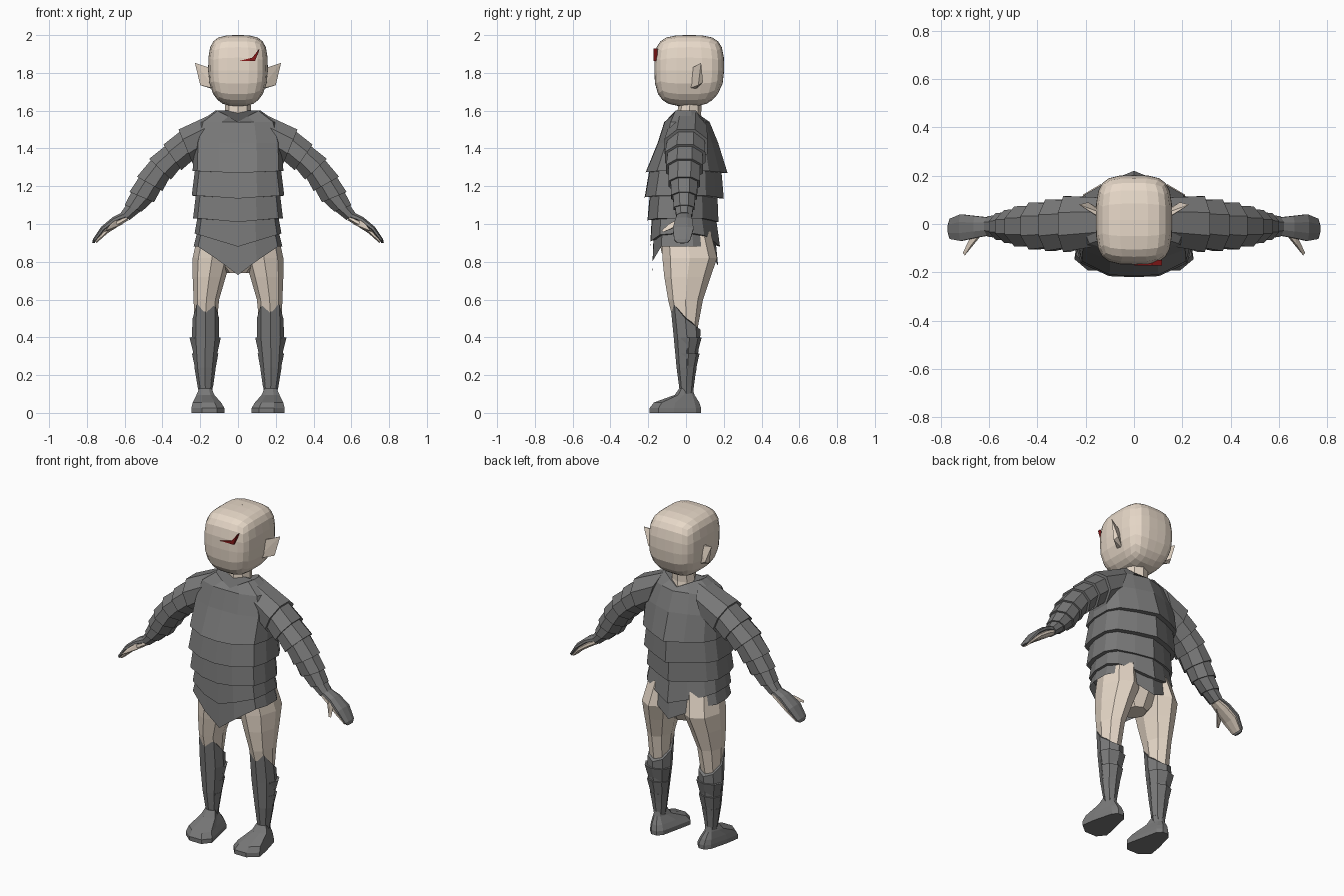
import bpy, bmesh, math
from mathutils import Vector

if "Cube" in bpy.data.objects:
    bpy.data.objects.remove(bpy.data.objects["Cube"])


def material(name, rgb):
    m = bpy.data.materials.new(name)
    m.diffuse_color = (*rgb, 1)
    m.use_nodes = True
    m.node_tree.nodes["Principled BSDF"].inputs["Base Color"].default_value = m.diffuse_color
    return m


SKIN = material("skin", (0.80, 0.69, 0.58))
CLOTH = material("dark_cloth", (0.19, 0.19, 0.19))
RED = material("red", (0.25, 0.01, 0.01))


def finish(name, bm, mat, mirror=False):
    bmesh.ops.recalc_face_normals(bm, faces=bm.faces)
    me = bpy.data.meshes.new(name)
    bm.to_mesh(me)
    bm.free()
    me.materials.append(mat)
    ob = bpy.data.objects.new(name, me)
    bpy.context.collection.objects.link(ob)
    if mirror:
        mod = ob.modifiers.new("Mirror", 'MIRROR')
        mod.use_mirror_merge = False
    return ob


def loft(name, rings, mat, mirror=False, caps=(True, True)):
    """Skin a list of equal-length point rings."""
    bm = bmesh.new()
    vs = [[bm.verts.new(p) for p in r] for r in rings]
    n = len(vs[0])
    for a, b in zip(vs, vs[1:]):
        for i in range(n):
            j = (i + 1) % n
            bm.faces.new((a[i], a[j], b[j], b[i]))
    if caps[0]:
        bm.faces.new(vs[0])
    if caps[1]:
        bm.faces.new(vs[-1])
    return finish(name, bm, mat, mirror)


def hull(name, pts, mat, mirror=False):
    bm = bmesh.new()
    for p in pts:
        bm.verts.new(p)
    bmesh.ops.convex_hull(bm, input=bm.verts)
    return finish(name, bm, mat, mirror)


def circle(n):
    return [(math.sin(2 * math.pi * i / n), -math.cos(2 * math.pi * i / n)) for i in range(n)]


def ring(profile, z, x0, x1, y0, y1, dz=lambda u, v: 0):
    """Horizontal section: unit profile fitted to the box x0..x1, y0..y1."""
    cx, cy, rx, ry = (x0 + x1) / 2, (y0 + y1) / 2, (x1 - x0) / 2, (y1 - y0) / 2
    return [(cx + u * rx, cy + v * ry, z + dz(u, v)) for u, v in profile]


# Torso: overlapping plates with a flat front and a ridged back
half = [(.42, -.98), (.9, -.72), (1, -.3), (1, .25), (.85, .55), (.45, .8)]
TORSO = [(0, -1)] + half + [(0, 1)] + [(-u, v) for u, v in reversed(half)]


def body(z, rx, y0, y1, dz=lambda u, v: 0):
    return ring(TORSO, z, -rx, rx, y0, y1, dz)


def vee(front, back, width=.85):
    return lambda u, v: -(front if v < 0 else back) * max(0, 1 - abs(u) / width)


loft("chest_plate", [
    body(1.60, .12, -.08, .09, vee(.06, .05)),
    body(1.54, .205, -.115, .125),
    body(1.43, .235, -.15, .17),
    body(1.28, .24, -.215, .22, vee(.01, .01))], CLOTH)
loft("waist_plate_upper", [
    body(1.31, .225, -.19, .185), body(1.15, .245, -.22, .20, vee(.015, .015))], CLOTH)
loft("waist_plate_lower", [
    body(1.18, .22, -.19, .165), body(1.03, .238, -.205, .172, vee(.02, .02))], CLOTH)
loft("hip_plate", [
    body(1.06, .21, -.18, .155), body(.95, .23, -.19, .18, vee(.07, .07, 1))], CLOTH)
loft("skirt", [
    body(.98, .21, -.17, .15), body(.88, .235, -.18, .17, vee(.15, .10))],
    CLOTH, caps=(True, False))

# Pelvis and neck
OCT = circle(8)
loft("pelvis", [ring(OCT, .97, -.2, .2, -.15, .14), ring(OCT, .85, -.17, .17, -.13, .14),
                ring(OCT, .74, -.06, .06, -.06, .08)], SKIN)
loft("neck", [ring(OCT, 1.52, -.10, .10, -.075, .09), ring(OCT, 1.58, -.07, .07, -.045, .08),
              ring(OCT, 1.68, -.065, .065, -.04, .085)], SKIN)

# Head: cube pushed toward a rounded box with a narrower jaw
bm = bmesh.new()
bmesh.ops.create_cube(bm, size=2)
bmesh.ops.subdivide_edges(bm, edges=bm.edges[:], cuts=5, use_grid_fill=True)
for v in bm.verts:
    p = Vector([math.sin(c * math.pi / 4) / math.sin(math.pi / 4) for c in v.co])
    p /= sum(abs(c) ** 3.6 for c in p) ** (1 / 3.6)
    low = max(0, -p.z)
    p.x *= 1 - .25 * low ** 2
    p.y *= 1 - (.28 if p.y > 0 else .1) * low ** 2
    v.co = (p.x * .158, .017 + p.y * .185, 1.812 + p.z * .188)
finish("head", bm, SKIN)

# Ears, eye slash and crown mark
hull("ear", [(.13, .02, 1.82), (.13, .045, 1.82), (.12, .01, 1.715), (.12, .05, 1.71),
             (.20, .065, 1.735), (.19, .09, 1.75), (.228, .08, 1.853)], SKIN, True)
loft("eye_slash", [[(x, y, z) for x, z in
                    ((0, 1.862), (.075, 1.88), (.115, 1.93), (.09, 1.862))]
                   for y in (-.15, -.172)], RED)
hull("crown_mark", [(0, -.01, 1.99), (.008, .04, 1.99), (-.008, .04, 1.99),
                    (0, .095, 1.99), (0, .04, 2.0)], SKIN)

# Legs
loft("leg", [
    ring(OCT, .96, .02, .21, -.13, .13),
    ring(OCT, .82, .035, .24, -.125, .165),
    ring(OCT, .72, .065, .24, -.115, .13),
    ring(OCT, .60, .10, .235, -.095, .09),
    ring(OCT, .44, .115, .23, -.055, .06)], SKIN, True)

# Boots: knee point at the front, flared cuffs below it
loft("boot_shaft", [
    ring(OCT, .50, .10, .24, -.085, .078, lambda u, v: -.10 * v if v < 0 else -.06 * v),
    ring(OCT, .40, .10, .245, -.065, .075),
    ring(OCT, .24, .12, .23, -.05, .055),
    ring(OCT, .09, .14, .205, -.03, .035)], CLOTH, True)
for i, (z, r, back) in enumerate([(.40, .083, .083), (.315, .07, .072), (.235, .056, .056)]):
    loft(f"boot_cuff_{i + 1}", [
        ring(OCT, z, .174 - r, .174 + r, -.045, back),
        ring(OCT, z - .10, .174 - r * .74, .174 + r * .70, -.035, back * .68)], CLOTH, True)

# Feet: wide toes, narrow heel
FOOT = [(-.55, -1), (.35, -1), (1, -.65), (.85, -.05), (.5, .8), (.2, 1), (-.2, 1),
        (-.5, .8), (-.8, -.05), (-1, -.65)]
loft("foot", [
    ring(FOOT, .13, .14, .205, -.035, .035),
    ring(FOOT, .095, .125, .22, -.06, .045),
    ring(FOOT, .055, .09, .24, -.17, .07),
    ring(FOOT, .025, .072, .247, -.193, .08),
    ring(FOOT, 0, .072, .247, -.193, .08)], CLOTH, True)


# Arms: sections given as top and bottom points (x, z), centre y and half width
def slant(top, bottom, y, w, scale=1):
    t, b = Vector((top[0], y, top[1])), Vector((bottom[0], y, bottom[1]))
    c, h = (t + b) / 2, (t - b) / 2
    k = scale / math.cos(math.pi / 8)
    return [c + k * (h * math.cos(a) + Vector((0, w, 0)) * math.sin(a))
            for a in [math.pi * (i + .5) / 4 for i in range(8)]]


arm = [((.12, 1.59), (.20, 1.36), .01, .10),
       ((.315, 1.50), (.24, 1.32), .0, .115),
       ((.395, 1.42), (.30, 1.285), -.005, .107),
       ((.47, 1.345), (.355, 1.235), -.008, .097),
       ((.535, 1.25), (.40, 1.175), -.01, .083),
       ((.575, 1.17), (.445, 1.115), -.01, .068),
       ((.60, 1.10), (.51, 1.065), -.01, .055),
       ((.62, 1.06), (.575, 1.02), -.01, .042)]
for i, (a, b) in enumerate(zip(arm, arm[1:])):
    loft(f"sleeve_{i + 1}", [slant(*a, .86 if i else 1), slant(*b)], CLOTH, True)

# Hands: dark glove back over a skin palm, with a thumb
loft("glove_back", [
    slant((.605, 1.065), (.58, 1.03), -.01, .036),
    slant((.665, 1.035), (.645, 1.01), -.012, .045),
    slant((.725, .985), (.705, .965), -.015, .055),
    slant((.768, .92), (.752, .91), -.02, .042),
    slant((.772, .90), (.760, .898), -.02, .025)], CLOTH, True)
loft("palm", [
    slant((.60, 1.045), (.58, 1.02), -.01, .032),
    slant((.65, 1.02), (.63, .99), -.012, .042),
    slant((.71, .97), (.692, .95), -.015, .049),
    slant((.758, .912), (.748, .90), -.02, .034)], SKIN, True)
hull("thumb", [(.62, -.02, 1.04), (.65, .0, 1.02), (.61, -.02, 1.0), (.65, -.05, 1.02),
               (.675, -.09, 1.0), (.69, -.08, .975), (.67, -.085, .97),
               (.70, -.13, .965), (.708, -.12, .958)], SKIN, True)
